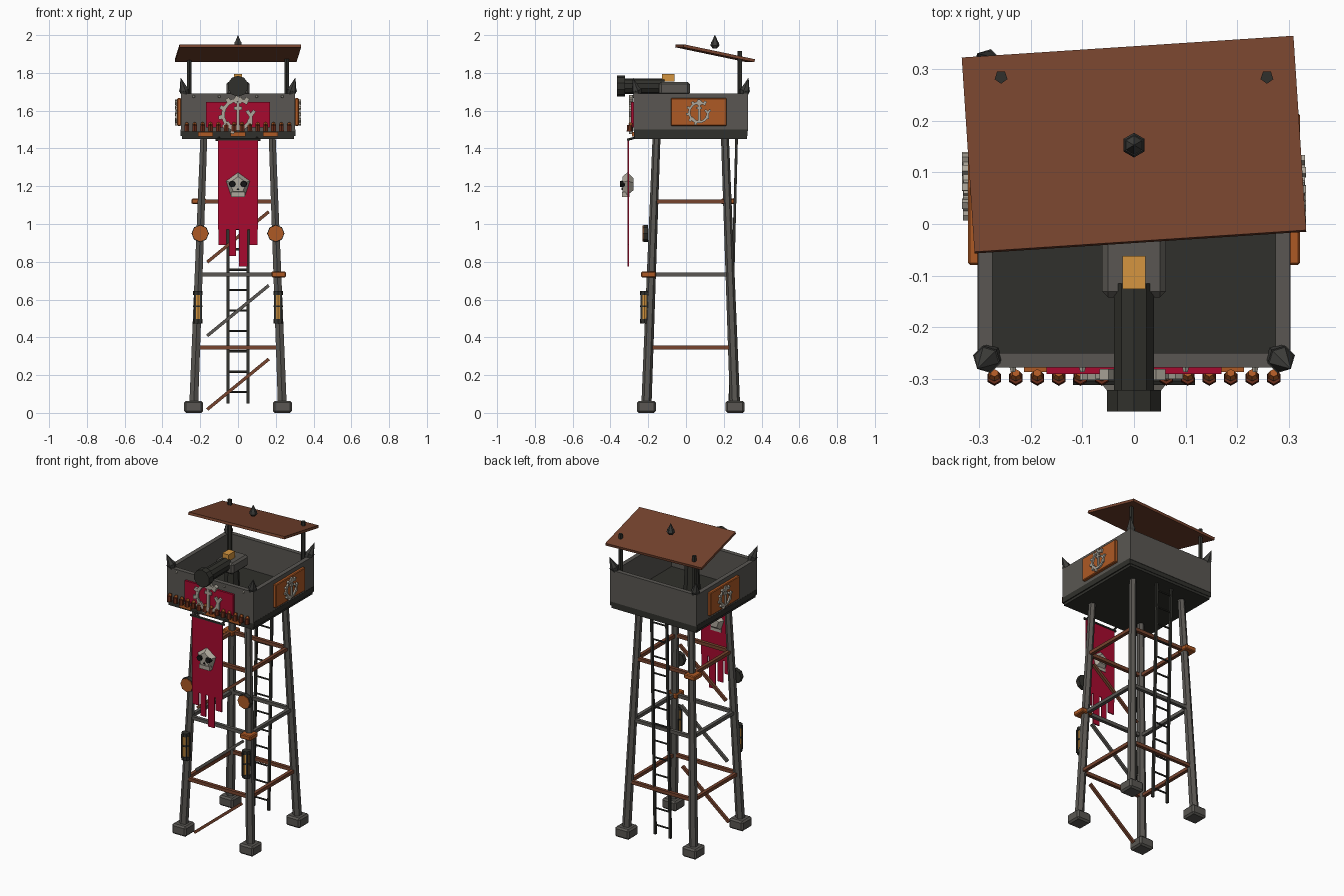
import bpy, bmesh, math
from mathutils import Vector, Matrix

cube = bpy.data.objects.get("Cube")
if cube:
    bpy.data.objects.remove(cube)


def material(name, r, g, b):
    m = bpy.data.materials.new(name)
    m.use_nodes = True
    m.diffuse_color = (r, g, b, 1)
    m.node_tree.nodes["Principled BSDF"].inputs["Base Color"].default_value = (r, g, b, 1)
    return m


iron = material("iron grey", .1, .094, .084)
gunmetal = material("gunmetal", .05, .05, .046)
dark = material("dark metal", .03, .03, .025)
black = material("black", .008, .008, .008)
rust = material("rust brown", .18, .056, .027)
deep_rust = material("deep rust", .14, .026, .01)
orange = material("orange paint", .42, .10, .018)
red = material("red cloth", .39, .003, .028)
bone = material("bone", .42, .39, .33)
brass = material("brass yellow", .66, .30, .05)


def bar(bm, p, q, r1, r2=None, n=6, spin=0):
    """Prism or cone from p to q."""
    p, q = Vector(p), Vector(q)
    d = q - p
    m = Matrix.Translation((p + q) / 2) @ d.to_track_quat('Z', 'Y').to_matrix().to_4x4()
    bmesh.ops.create_cone(bm, cap_ends=True, segments=n, radius1=r1,
                          radius2=r1 if r2 is None else r2, depth=d.length,
                          matrix=m @ Matrix.Rotation(spin, 4, 'Z'))


def beam(bm, p, q, half):
    """Square beam with its faces turned up and outward."""
    bar(bm, p, q, half * math.sqrt(2), None, 4, math.pi / 4)


def post(bm, p, q, r1, r2):
    """Leaning hexagonal post with level ends and corners along y."""
    d, mid = q - p, (p + q) / 2
    m = Matrix.Translation(mid) @ Matrix(((1, 0, d.x, 0), (0, 1, d.y, 0), (0, 0, d.z, 0), (0, 0, 0, 1)))
    bmesh.ops.create_cone(bm, cap_ends=True, segments=6, radius1=r1, radius2=r2, depth=1, matrix=m)


def box(bm, c, s, rot=Matrix()):
    m = Matrix.Translation(c) @ rot @ Matrix.Diagonal((*s, 1))
    bmesh.ops.create_cube(bm, size=1, matrix=m)


def make(name, mat, pieces, bevel=0):
    """Object from a list of (function, arguments)."""
    bm = bmesh.new()
    for f, *args in pieces:
        f(bm, *args)
    me = bpy.data.meshes.new(name)
    bm.to_mesh(me)
    bm.free()
    me.materials.append(mat)
    ob = bpy.data.objects.new(name, me)
    bpy.context.collection.objects.link(ob)
    if bevel:
        mod = ob.modifiers.new("Bevel", 'BEVEL')
        mod.width, mod.segments = bevel, 1


CY = .025                                   # tower centre in y
corners = [(-1, -1), (1, -1), (1, 1), (-1, 1)]


def leg_at(c, z):
    h = .236 - .055 * z / 1.46
    return Vector((c[0] * h, CY + c[1] * h, z))


# Feet and legs
make("feet", iron, [(box, leg_at(c, .032), (.1, .1, .064)) for c in corners], .01)
make("legs", iron, [(post, leg_at(c, .03), leg_at(c, 1.46), .027, .021) for c in corners])

# Horizontal braces on four sides and one diagonal per level on the front
for name, z, mat, low in (("lower", .345, rust, .01), ("middle", .733, iron, .40), ("upper", 1.12, rust, .79)):
    make(name + "_braces", mat, [(beam, leg_at(a, z), leg_at(b, z), .0105)
                                 for a, b in zip(corners, corners[1:] + corners[:1])])
    y = leg_at((0, -1), z).y
    make(name + "_diagonal", mat, [(beam, (-.163, y, low + .008), (.163, y, low + .275), .0085)])
make("leg_clamps", orange, [(box, (.215, -.198, .733), (.076, .078, .03)),
                            (box, (-.207, .225, 1.12), (.076, .078, .03))], .005)

# Ladder leaning out at the back
LOW, HIGH = .05, 1.46


def rung_y(z):
    return .232 + .036 * (z - LOW) / (HIGH - LOW)


make("ladder", dark, [(beam, (x, rung_y(LOW), LOW), (x, rung_y(HIGH), HIGH), .007) for x in (-.053, .053)] +
     [(bar, (-.053, rung_y(z), z), (.053, rung_y(z), z), .006) for z in [.11 + .108 * i for i in range(13)]])

# Round lamps and lanterns on the front legs
for side, s in (("right", -1), ("left", 1)):
    make(side + "_lamp_housing", dark, [(bar, (s * .2, -.2, .95), (s * .2, -.226, .95), .046, .045, 8)])
    make(side + "_lamp_face", orange, [(bar, (s * .2, -.225, .95), (s * .2, -.23, .95), .042, None, 8)])
    x, y = s * .212, -.219
    make(side + "_lantern_glass", brass, [(bar, (x, y, .49), (x, y, .63), .02, None, 8)])
    make(side + "_lantern_frame", dark,
         [(bar, (x, y, z - h), (x, y, z + h), .025, None, 8) for z, h in ((.485, .011), (.565, .004), (.635, .011))] +
         [(box, (x + a * .016, y + b * .016, .56), (.01, .01, .15)) for a, b in corners])

# Platform floor and parapet walls
make("platform_floor", dark, [(box, (0, CY, 1.475), (.594, .594, .05)), (box, (0, CY, 1.483), (.608, .6, .034))])
make("parapet", iron, [(box, (s * .289, CY, 1.592), (.028, .606, .2)) for s in (-1, 1)] +
     [(box, (0, CY + s * .289, 1.592), (.55, .028, .2)) for s in (-1, 1)])
make("wall_rivets", bone, [(bar, (x, -.276, 1.675), (x, -.287, 1.675), .008, .005)
                           for x in (-.235, -.1, .1, .235)])

# Corner spikes leaning outward
spikes = []
for a, b in corners:
    foot = Vector((a * .276, CY + b * .278, 1.675))
    lean = Vector((a * .28, b * .28, 1))
    spikes += [(bar, foot, foot + lean * .035, .02, .028),
               (bar, foot + lean * .035, foot + lean * .098, .025, .001)]
make("corner_spikes", gunmetal, spikes)

# Tilted roof, its posts and finial
tilt = Matrix.Rotation(math.radians(3.75), 4, 'Z') @ Matrix.Rotation(math.radians(-11.8), 4, 'X')
make("roof", rust, [(box, (0, .154, 1.904), (.645, .386, .016), tilt)])
make("roof_posts", dark, [(bar, (s * .258, .285, 1.49), (s * .258, .285, 1.915), .013, None, 5) for s in (-1, 1)])
make("roof_finial", gunmetal, [(bar, (0, .153, 1.93), (0, .153, 1.945), .012, .024),
                               (bar, (0, .153, 1.945), (0, .153, 1.963), .024, .02),
                               (bar, (0, .153, 1.963), (0, .153, 2), .018, .001)])

# Mounted gun
make("gun_pedestal", dark, [(bar, (0, -.06, 1.49), (0, -.06, 1.7), .05, .04, 8)])
make("gun_body", iron, [(box, (0, -.061, 1.717), (.124, .163, .072))], .012)
make("gun_barrel", dark, [(bar, (0, -.115, 1.73), (0, -.33, 1.73), .041, None, 10),
                          (bar, (0, -.322, 1.73), (0, -.364, 1.73), .055, None, 10)])
make("gun_sight", brass, [(box, (0, -.094, 1.775), (.044, .064, .04))])


def emblem(name, origin, u, size):
    """Half gear with an anchor, raised on the plane of u and z."""
    origin, u, up = Vector(origin), Vector(u), Vector((0, 0, 1))

    def at(a, b):
        return origin + (u * a + up * b) * size

    def polar(deg, r, b=0):
        t = math.radians(deg)
        return at(r * math.cos(t), b + r * math.sin(t))

    w = .09 * size
    parts = [(beam, polar(d, .78), polar(d + 24, .78), w) for d in range(50, 250, 20)]
    parts += [(beam, polar(d, .78), polar(d, 1.02), w * 1.2) for d in range(60, 260, 32)]
    # Anchor shank, eye, arms and flukes
    parts += [(beam, at(0, .6), at(0, -.75), w), (beam, at(-.22, .35), at(.22, .35), w)]
    parts += [(beam, polar(d, .18, .75), polar(d + 60, .18, .75), w * .8) for d in range(0, 360, 60)]
    parts += [(beam, polar(d, .64, -.1), polar(d + 24, .64, -.1), w) for d in range(205, 330, 20)]
    parts += [(beam, at(.66, -.5), at(.66, .0), w)]
    parts += [(beam, at(.66, -.05), at(.66 + s * .2, .22), w) for s in (-1, 1)]
    make(name, bone, parts)


# Side and front plates with emblems
for side, s in (("right", -1), ("left", 1)):
    make(side + "_plate", orange, [(box, (s * .311, .068, 1.593), (.022, .295, .147))], .004)
    emblem(side + "_emblem", (s * .326, .07, 1.59), (0, s, 0), .068)
make("front_plate", red, [(box, (0, -.284, 1.578), (.34, .014, .135))])
emblem("front_emblem", (0, -.292, 1.578), (1, 0, 0), .102)

# Row of shells along the front edge, with plates beneath
xs = [-.271 + .0417 * i for i in range(14)]
make("shell_cases", deep_rust, [(bar, (x, -.299, 1.49), (x, -.297, 1.524), .015, .014, 6) for x in xs])
make("shell_tips", orange, [(bar, (x, -.294, 1.524), (x, -.289, 1.536), .012, .008, 6) for x in xs])
make("edge_plates", orange, [(box, (x, -.28, 1.475), (.08, .014, .024)) for x in (-.173, 0, .173)])

# Hanging banner with a tattered hem
BY = -.305
make("banner_rod", dark, [(bar, (-.118, BY, 1.447), (.118, BY, 1.447), .008)] +
     [(bar, (x, BY, 1.447), (x, -.26, 1.46), .006) for x in (-.1, .1)])
hem = [(-.081, .042, .89), (-.029, .038, .83), (.028, .045, .775), (.081, .042, .89)]
make("banner", red, [(box, (0, BY, 1.208), (.212, .007, .476))] +
     [(box, (x, BY, (z + .98) / 2), (w, .007, .98 - z)) for x, w, z in hem])

# Skull on the banner
make("skull", bone, [(bar, (0, -.278, 1.207), (0, -.31, 1.207), .035, .066, 5),
                     (bar, (0, -.31, 1.207), (0, -.337, 1.207), .066, .044, 5)])
make("skull_jaw", bone, [(box, (0, -.318, 1.157), (.074, .04, .026))])
make("skull_eyes", black, [(bar, (s * .03, -.315, 1.212), (s * .03, -.349, 1.212), .02, .016, 8) for s in (-1, 1)])
make("skull_nose", black, [(bar, (0, -.33, 1.184), (0, -.341, 1.184), .009, None, 3)])
